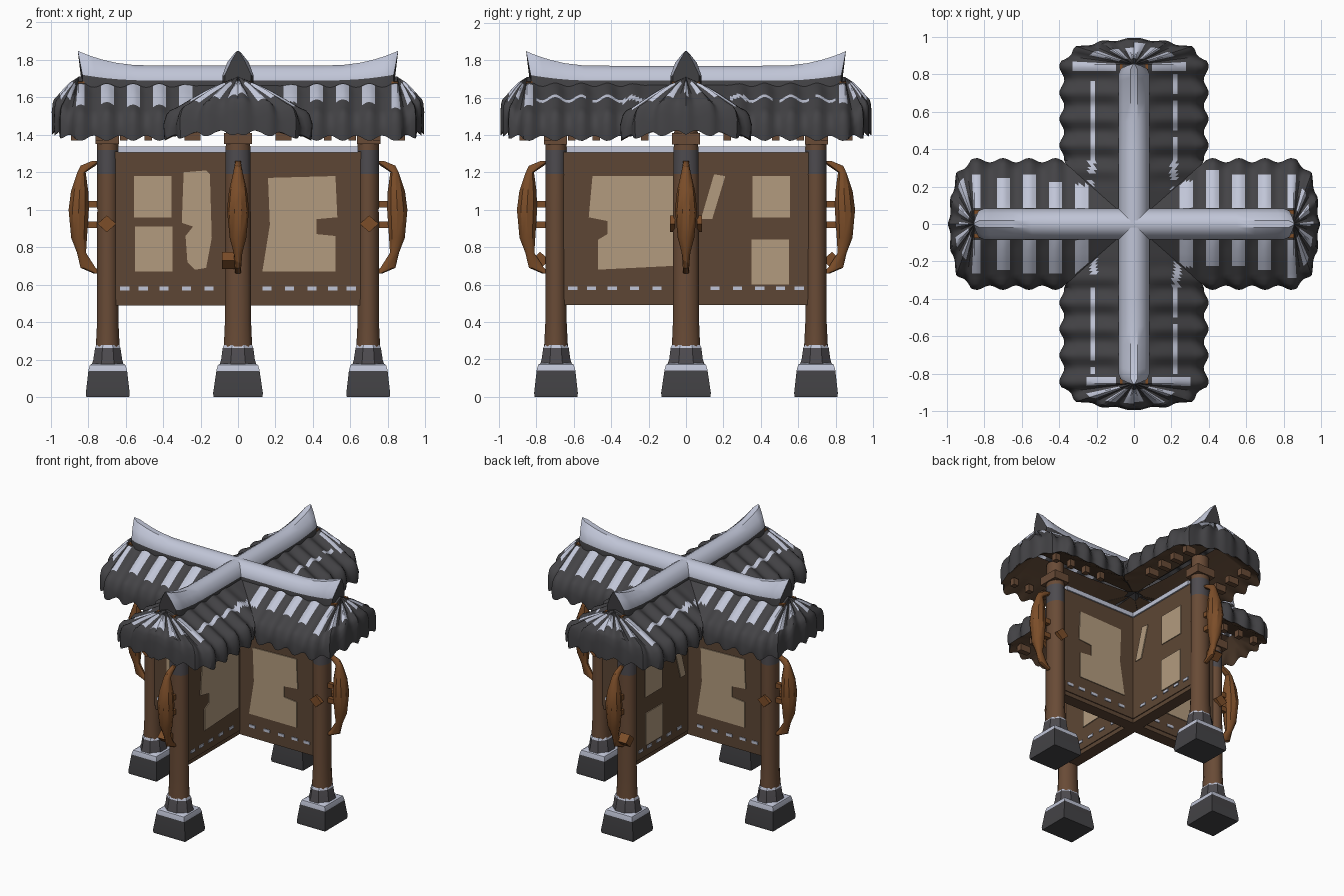
import bpy, bmesh, math, random
from mathutils import Matrix

if "Cube" in bpy.data.objects:
    bpy.data.objects.remove(bpy.data.objects["Cube"])

random.seed(4)
COLORS = [("dark_tile", (.057, .056, .061)), ("snow", (.53, .56, .68)),
          ("wall_wood", (.11, .062, .035)), ("post_wood", (.14, .070, .037)),
          ("paper_panel", (.45, .33, .21)), ("carved_wood", (.20, .075, .022)),
          ("grey_stone", (.075, .07, .078))]
TILE, SNOW, WALL, POST, PAPER, CARVED, STONE = range(7)
MATS = []
for n, c in COLORS:
    m = bpy.data.materials.new(n)
    m.diffuse_color = (*c, 1)
    m.use_nodes = True
    m.node_tree.nodes["Principled BSDF"].inputs["Base Color"].default_value = m.diffuse_color
    MATS.append(m)
ARM = ["right", "back", "left", "front"]   # arm k is the +x arm turned by k * 90 degrees


def finish(bm, name, k):
    bmesh.ops.remove_doubles(bm, verts=bm.verts, dist=.0005)
    bmesh.ops.recalc_face_normals(bm, faces=bm.faces)
    bm.transform(Matrix.Rotation(k * math.pi / 2, 4, 'Z'))
    me = bpy.data.meshes.new(name)
    bm.to_mesh(me)
    bm.free()
    for m in MATS:
        me.materials.append(m)
    ob = bpy.data.objects.new(ARM[k] + "_" + name, me)
    bpy.context.collection.objects.link(ob)


def face(bm, vs, mat):
    f = bm.faces.new(vs)
    f.material_index = mat


def skin(bm, rings, mats, closed=True, caps=None):
    """Join equal-length rings of points; mats(i, j) gives the face colour."""
    R = [[bm.verts.new(p) for p in r] for r in rings]
    n = len(R[0])
    for i in range(len(R) - 1):
        for j in range(n if closed else n - 1):
            q = (j + 1) % n
            face(bm, (R[i][j], R[i][q], R[i + 1][q], R[i + 1][j]), mats(i, j))
    if caps:
        face(bm, R[0][::-1], caps[0])
        face(bm, R[-1], caps[1])


def loft(bm, rows, mats, n):
    """Upright loft; rows are (z, centre, radial half width, side half width)."""
    s = 1 / math.cos(math.pi / n)
    rings = [[(c + a * s * math.cos((j + .5) * math.tau / n),
               b * s * math.sin((j + .5) * math.tau / n), z) for j in range(n)]
             for z, c, a, b in rows]
    skin(bm, rings, lambda i, j: mats[min(i, len(mats) - 1)], caps=(mats[0], mats[-1]))


def prism(bm, pts, t0, t1, mat):
    """Extrude an outline in (u, z) between side offsets t0 and t1."""
    A = [bm.verts.new((u, t0, z)) for u, z in pts]
    B = [bm.verts.new((u, t1, z)) for u, z in pts]
    for i in range(len(A)):
        j = (i + 1) % len(A)
        face(bm, (A[i], A[j], B[j], B[i]), mat)
    face(bm, A[::-1], mat)
    face(bm, B, mat)


def rect(u0, u1, z0, z1):
    return [(u0, z0), (u1, z0), (u1, z1), (u0, z1)]


def interp(tab, q):
    for (a, za), (b, zb) in zip(tab, tab[1:]):
        if q <= b:
            return za + (zb - za) * (q - a) / (b - a)
    return tab[-1][1]


TOP = [(0, 1.71), (.5, 1.61), (.85, 1.53), (.95, 1.505), (1, 1.44)]
UNDER = [(0, 1.53), (.5, 1.46), (.85, 1.40), (1, 1.38)]
QT = [0, .15, .25, .32, .4, .48, .54, .6, .66, .72, .78, .85, .91, .96, 1]
QU = [.985, .85, .5, .05]


# Tiled roof of one arm: ribbed slopes, rounded hip end, wooden underside
def roof(k):
    xarm = k % 2 == 0
    w, cor = (.34, .385) if xarm else (.385, .34)
    path = [(.12 * cor, .12 * w), (cor, w), (.87, w), (.945, w * .78), (.975, w * .42), (.99, 0)]
    half, s = [], 0
    for (x0, y0), (x1, y1) in zip(path, path[1:]):
        straight = x1 <= .87
        L = x1 - x0 if straight else math.hypot(x1 - x0, y1 - y0)
        n = max(2, round(L / .0175))
        for i in range(n):
            f = i / n
            x, y = x0 + (x1 - x0) * f, y0 + (y1 - y0) * f
            half.append((x, y, x if straight else s + L * f))
        s = x1 if straight else s + L
    outline = half + [(.99, 0, s)] + [(x, -y, a) for x, y, a in reversed(half)]
    rows = [(q, True) for q in QT] + [(q, False) for q in QU]
    rings = []
    for x, y, a in outline:
        F = min(1, x / cor)
        rib = math.cos(a * math.tau / .14) * max(0, F * 2 - 1)
        end = 1 - min(1, abs(y) / w) ** 2 if x > .87 else 0
        px, ring = min(x, .85), []
        for qr, up in rows:
            q = qr * F
            g = qr * (1 + .035 * rib * (qr > .9) * (F >= 1))
            z = interp(TOP if up else UNDER, q)
            z += (.016 * rib * min(1, q * 3) + .07 * end * q) if up else \
                 ((-.014 * rib if qr > .9 else 0) + .03 * end * q)
            ring.append((px + (x - px) * g, y * g, z))
        rings.append(ring)
    reach = [random.uniform(.62, .84) for _ in range(24)]
    gaps = [random.random() for _ in range(60)]

    def colour(i, j):
        if j >= len(QT):
            return WALL
        if j >= len(QT) - 2:
            return TILE
        x, y, a = outline[i]
        a = (a + outline[i + 1][2]) / 2
        q = (QT[j] + QT[j + 1]) / 2 * min(1, x / cor)
        wide = .2 if x < .87 else -.1
        strip = math.cos(a * math.tau / .14) > wide
        side = y > 0
        if strip and a > (.2 if xarm else .8) and .22 < q < reach[int(a / .14 + .5) + 12 * side]:
            return SNOW
        if not xarm and .53 < q < .61 and a < .8 and gaps[int(a * 30) + 30 * side] > .15:
            return SNOW
        return TILE

    bm = bmesh.new()
    skin(bm, rings, colour, closed=False)
    # small rafter ends under the eaves
    for i in range(4):
        u = .46 + .13 * i
        for sd in (-1, 1):
            prism(bm, rect(u, u + .04, 1.37, 1.42), sd * .2, sd * (w - .1), POST)
    finish(bm, "tiled_roof", k)


# Snow-capped ridge with an upturned pointed end
def ridge(k):
    rings = []
    for u in (0, .2, .4, .55, .65, .72, .78, .82, .855):
        r = max(0, (u - .5) / .355) ** 2
        last = u > .85
        ws = (.07, .07, .035, .004) if last else (.072, .084, .058, .02)
        h = [(ws[0], 1.60, .825), (ws[1], 1.69 + .03 * r, .83),
             (ws[2], 1.745 + .05 * r, .845), (ws[3], 1.77 + .078 * r, .855)]
        h = [(min(u, e) if last else u * e / .855, t, z) for t, z, e in h]
        rings.append(h + [(a, -t, z) for a, t, z in reversed(h)])
    bm = bmesh.new()
    skin(bm, rings, lambda i, j: SNOW if 1 <= j <= 5 else TILE, caps=(TILE, TILE))
    prism(bm, rect(.82, .855, 1.63, 1.685), -.075, .075, CARVED)
    finish(bm, "ridge", k)


LARGE = [(.16, 1.17), (.52, 1.18), (.53, .96), (.42, .95), (.42, .87), (.52, .86),
         (.52, .67), (.13, .67), (.17, .92)]
WIDE = [(.07, 1.18), (.50, 1.18), (.52, .96), (.42, .94), (.42, .87), (.47, .84),
        (.47, .68), (.07, .70)]
BLOB = [(.15, 1.19), (.17, 1.21), (.29, 1.20), (.30, .93), (.24, .91), (.28, .86),
        (.27, .72), (.23, .68), (.17, .69), (.14, .85)]
SLANT = [(.08, .95), (.14, .95), (.21, 1.18), (.15, 1.19)]
SMALL = {(1, 1), (1, -1), (2, 1)}


# Wall with paper panels, snow on top and a row of snow dashes
def wall(k):
    bm = bmesh.new()
    prism(bm, rect(0, .68, .52, 1.31), -.05, .05, WALL)
    prism(bm, rect(0, .67, .49, .54), -.044, .044, WALL)
    prism(bm, rect(0, .64, 1.305, 1.338), -.06, .06, SNOW)
    for sd in (-1, 1):
        if (k, sd) in SMALL:
            dz = -.07 if k == 1 else 0
            shapes = [rect(.355, .555, .96, 1.18), rect(.35, .55, .67 + dz, .91 + dz),
                      SLANT if k == 1 else BLOB]
        else:
            shapes = [WIDE if k == 3 else LARGE]
        for s in shapes:
            prism(bm, s, sd * .046, sd * .056, PAPER)
        for u in (.13, .25, .37, .48, .58):
            prism(bm, rect(u, u + .05, .57, .59), sd * .046, sd * .056, SNOW)
    finish(bm, "panel_wall", k)


# Round post on a stepped stone foot
def post(k):
    bm = bmesh.new()
    loft(bm, [(.26, .695, .064, .076), (.4, .695, .057, .07), (1.0, .695, .056, .068),
              (1.19, .695, .057, .068), (1.32, .695, .057, .066), (1.5, .695, .055, .06)],
         [POST, POST, POST, STONE, POST], 12)
    prism(bm, rect(.635, .76, 1.35, 1.41), -.075, .075, POST)
    finish(bm, "post", k)
    bm = bmesh.new()
    loft(bm, [(0, .695, .114, .13), (.02, .695, .117, .133), (.135, .695, .104, .116),
              (.14, .695, .104, .116), (.172, .695, .095, .107), (.18, .695, .08, .09)],
         [TILE, TILE, TILE, SNOW, SNOW], 4)
    loft(bm, [(.17, .695, .086, .10), (.2, .695, .077, .09), (.262, .695, .068, .082),
              (.278, .695, .06, .075)], [STONE, STONE, SNOW], 8)
    finish(bm, "stone_foot", k)


# Carved spindle hung on the outside of the post, with small knobs
def spindle(k):
    bm = bmesh.new()
    loft(bm, [(.66, .745, .025, .014), (.69, .80, .04, .016), (.77, .835, .024, .022),
              (.85, .848, .042, .042), (1.0, .850, .054, .056), (1.1, .845, .046, .046),
              (1.2, .835, .022, .024), (1.235, .80, .04, .018), (1.26, .755, .025, .014)],
         [CARVED], 10)
    for z in (.92, 1.03):
        prism(bm, rect(.74, .83, z - .018, z + .018), -.016, .016, CARVED)
    if k % 2 == 0:
        knobs = [(.70, .925, .06, .085), (.70, .925, -.06, -.085)]
    else:
        sd = 1 if k == 1 else -1
        knobs = [(.78, .73, sd * .01, sd * .085)]
    for u, z, t0, t1 in knobs:
        prism(bm, [(u - .05, z), (u, z - .045), (u + .05, z), (u, z + .045)], t0, t1, CARVED)
    finish(bm, "carved_spindle", k)


for k in range(4):
    for part in (roof, ridge, wall, post, spindle):
        part(k)

# Smooth shading with sharp edges kept
for ob in bpy.context.scene.objects:
    ob.select_set(True)
    bpy.context.view_layer.objects.active = ob
bpy.ops.object.shade_smooth_by_angle(angle=math.radians(35))
